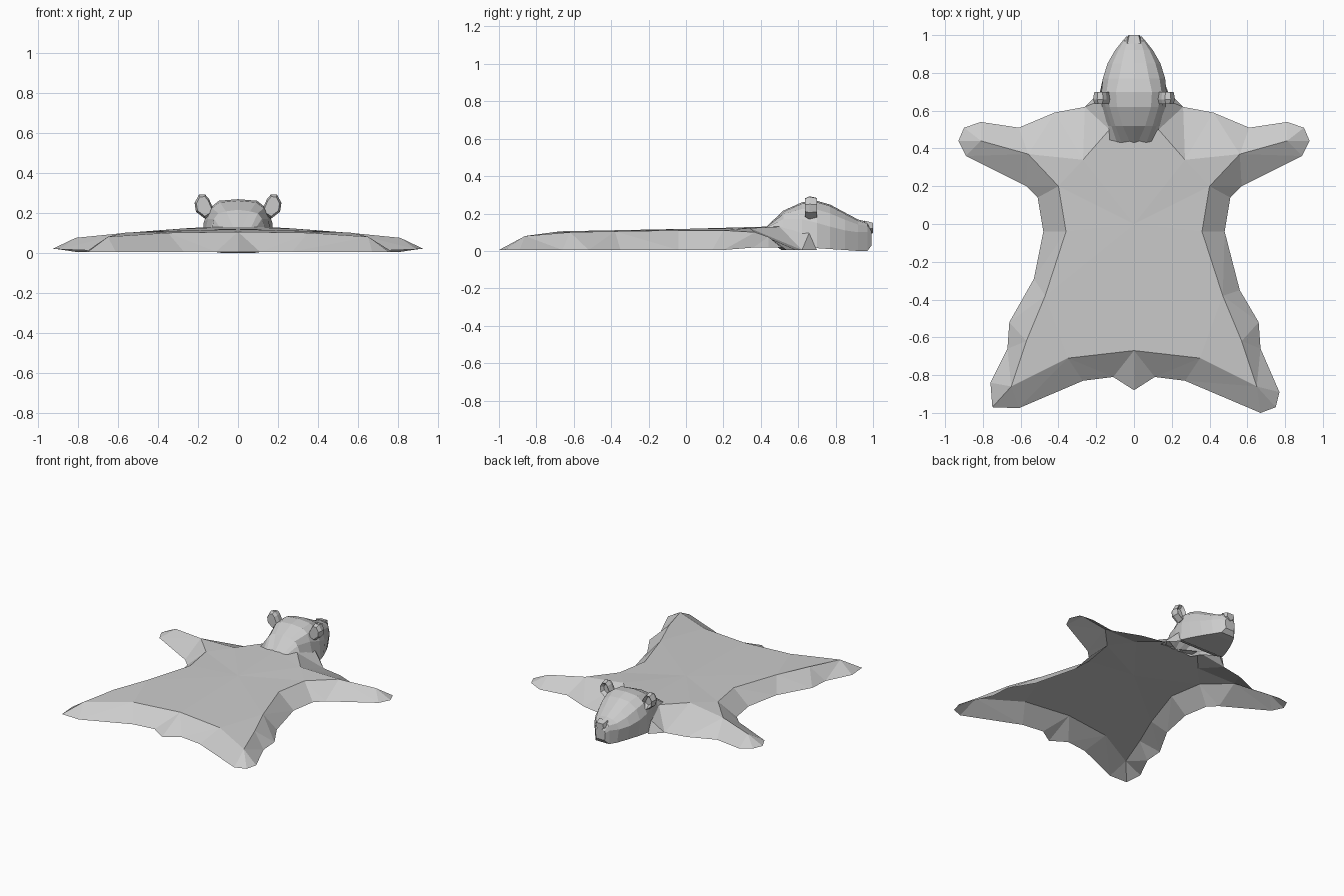
import bpy, bmesh
from mathutils import Vector

if "Cube" in bpy.data.objects:
    bpy.data.objects.remove(bpy.data.objects["Cube"])


def finish(bm, name, face_up=False):
    bmesh.ops.remove_doubles(bm, verts=bm.verts, dist=0.0005)
    bmesh.ops.recalc_face_normals(bm, faces=bm.faces)
    if face_up and sum(f.normal.z * f.calc_area() for f in bm.faces) < 0:
        bmesh.ops.reverse_faces(bm, faces=bm.faces)
    mesh = bpy.data.meshes.new(name)
    bm.to_mesh(mesh)
    bm.free()
    obj = bpy.data.objects.new(name, mesh)
    bpy.context.collection.objects.link(obj)
    return obj


def face(bm, pts):
    unique = []
    for p in pts:
        if all((Vector(p) - Vector(q)).length > 1e-5 for q in unique):
            unique.append(p)
    if len(unique) > 2:
        bm.faces.new([bm.verts.new(p) for p in unique])


def zip_strip(bm, a, b):
    """Triangulate between two point chains, taking the shorter diagonal."""
    i = j = 0
    while i < len(a) - 1 or j < len(b) - 1:
        da = (Vector(a[i + 1]) - Vector(b[j])).length if i < len(a) - 1 else 9
        db = (Vector(b[j + 1]) - Vector(a[i])).length if j < len(b) - 1 else 9
        if da <= db:
            face(bm, [a[i], a[i + 1], b[j]])
            i += 1
        else:
            face(bm, [a[i], b[j + 1], b[j]])
            j += 1


# Hide: ground outline, raised ridge and spine of the right half
outline = [(.18, .70), (.26, .62), (.42, .59), (.61, .51), (.81, .54), (.90, .51),
           (.93, .44), (.89, .36), (.57, .20), (.51, .14), (.48, -.04), (.56, -.35),
           (.66, -.52), (.67, -.66), (.77, -.89), (.75, -.97), (.67, -1.0),
           (.27, -.83), (.11, -.81), (0, -.88)]
left_changes = {11: (.53, -.29), 14: (.76, -.84), 16: (.61, -.975)}
neck, throat = (.16, .66, .10), (.13, .50, .13)
shoulder, elbow, paw = (.27, .34, .122), (.56, .37, .10), (.81, .44, .075)
armpit, waist, hip = (.40, .20, .11), (.36, -.04, .11), (.47, -.38, .105)
thigh, foot, rump = (.57, -.62, .10), (.65, -.86, .08), (.35, -.71, .10)
spine = [(0, .43, .13), (0, 0, .118), (0, -.67, .105)]
ridge = [neck, throat, shoulder, elbow, paw, elbow, armpit, waist, hip,
         thigh, foot, rump, spine[-1]]

bm = bmesh.new()
for side in (1, -1):
    def flip(chain):
        return [(side * p[0], p[1], p[2]) for p in chain]
    edge = [left_changes.get(i, p) if side < 0 else p for i, p in enumerate(outline)]
    edge = flip([(x, y, .018 if .3 < y < .6 and x > .85 else .005) for x, y in edge])
    zip_strip(bm, edge, flip(ridge))
    zip_strip(bm, flip([throat, shoulder, armpit, waist, hip, rump]), flip(spine))
    face(bm, flip([shoulder, elbow, armpit]))
    face(bm, flip([hip, thigh, foot, rump]))
finish(bm, "hide", face_up=True)

# Head: lofted sections (y, top z, top w, wide w, wide z, base w, base z)
sections = [(.43, .13, .02, .09, .125, .13, .12),
            (.52, .215, .06, .12, .17, .145, .10),
            (.62, .26, .09, .15, .17, .175, .06),
            (.70, .268, .095, .172, .15, .18, .015),
            (.77, .248, .08, .165, .13, .155, .01),
            (.85, .205, .065, .14, .11, .12, .005),
            (.92, .168, .05, .10, .10, .085, 0),
            (.97, .155, .035, .06, .10, .055, 0),
            (.993, .11, .02, .04, .085, .035, .03)]
bm = bmesh.new()
rings = []
for y, zt, tw, w, zw, bw, zb in sections:
    half = [(tw, zt - .008), (tw * .35 + w * .65, zt * .6 + zw * .4), (w, zw), (bw, zb)]
    pts = [(0, zt)] + half + [(-x, z) for x, z in reversed(half)]
    rings.append([bm.verts.new((x, y, z)) for x, z in pts])
n = len(rings[0])
for s, (r0, r1) in enumerate(zip(rings, rings[1:])):
    for k in range(n):
        if k == 4 and s < 2:
            continue
        bm.faces.new([r0[k], r0[(k + 1) % n], r1[(k + 1) % n], r1[k]])
bm.faces.new(rings[-1])
finish(bm, "head")

# Nose pad on the end of the muzzle
bm = bmesh.new()
back = [(-.045, .12), (-.035, .162), (.035, .162), (.045, .12), (0, .09)]
tip = [(-.03, .12), (-.025, .15), (.025, .15), (.03, .12), (0, .095)]
r0 = [bm.verts.new((x, .955, z)) for x, z in back]
r1 = [bm.verts.new((x, 1.0, z)) for x, z in tip]
for k in range(5):
    bm.faces.new([r0[k], r0[(k + 1) % 5], r1[(k + 1) % 5], r1[k]])
bm.faces.new(r0)
bm.faces.new(r1)
finish(bm, "nose")

# Ears: faceted cups open to the front of the head
profile = [(.115, .20), (.145, .27), (.165, .292), (.195, .29), (.217, .25),
           (.21, .205), (.165, .17)]
center = Vector((.17, 0, .235))
for side, label in ((1, "right"), (-1, "left")):
    bm = bmesh.new()
    loops = []
    for y, scale in ((.635, .8), (.66, 1), (.70, .85), (.675, .5)):
        loop = []
        for x, z in profile:
            p = center + (Vector((x, 0, z)) - center) * scale
            loop.append(bm.verts.new((side * p.x, y, p.z)))
        loops.append(loop)
    for r0, r1 in zip(loops, loops[1:]):
        for k in range(7):
            bm.faces.new([r0[k], r0[(k + 1) % 7], r1[(k + 1) % 7], r1[k]])
    bm.faces.new(loops[0])
    bm.faces.new(loops[-1])
    finish(bm, label + "_ear")
